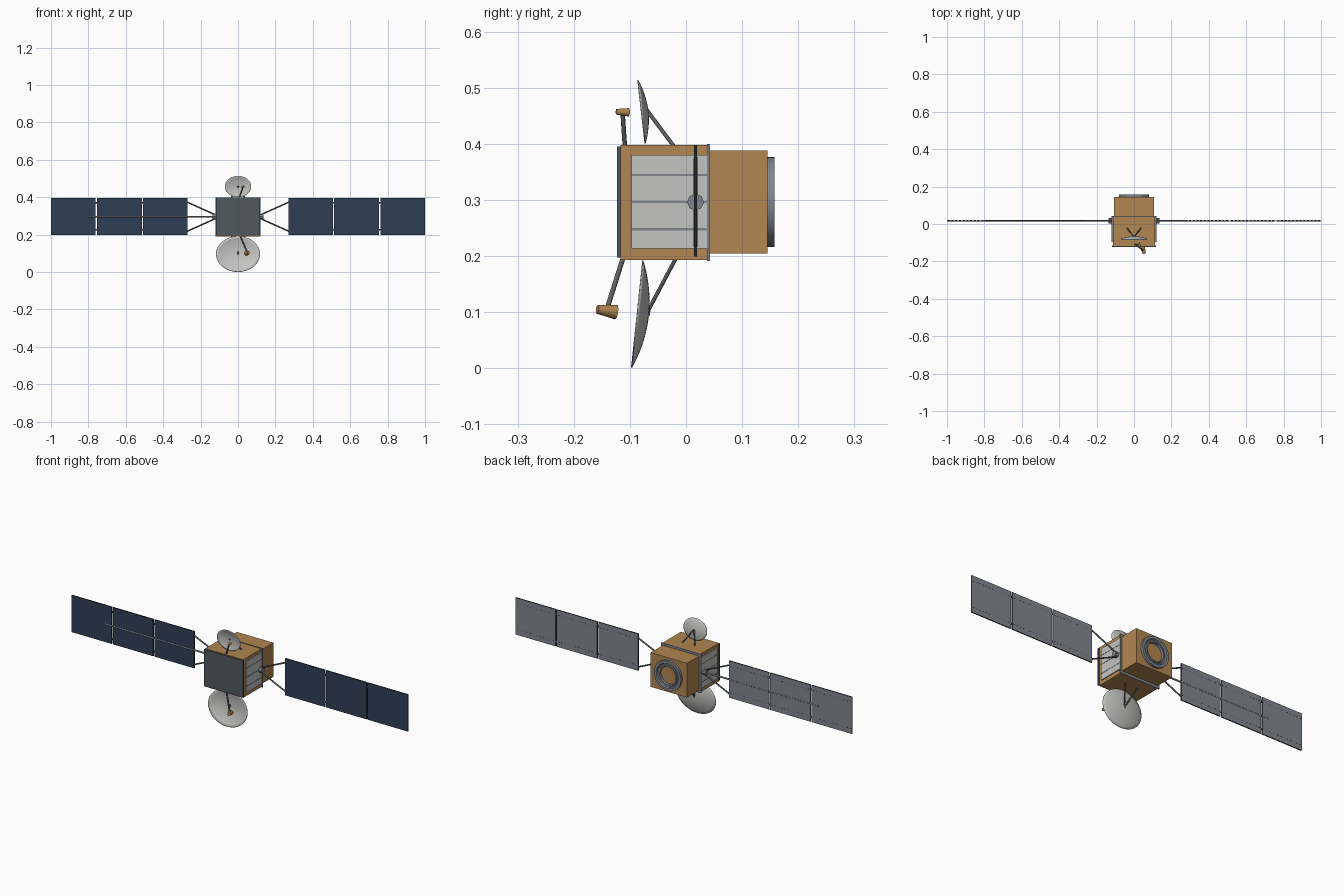
import bpy, bmesh, math
from mathutils import Vector

cube = bpy.data.objects.get("Cube")
if cube:
    bpy.data.objects.remove(cube, do_unlink=True)


def material(name, r, g, b):
    m = bpy.data.materials.new(name)
    m.use_nodes = True
    m.diffuse_color = (r, g, b, 1)
    m.node_tree.nodes["Principled BSDF"].inputs["Base Color"].default_value = (r, g, b, 1)
    return m


GOLD = material("gold_foil", 0.44, 0.24, 0.083)
PLATE = material("dark_plate", 0.083, 0.102, 0.11)
NAVY = material("solar_navy", 0.028, 0.049, 0.09)
PALE = material("pale_grey", 0.55, 0.56, 0.54)
METAL = material("metal_grey", 0.22, 0.24, 0.265)
STRUT = material("strut_grey", 0.11, 0.12, 0.13)
BLACK = material("edge_black", 0.02, 0.022, 0.025)
MID_Z = 0.296


def finish(name, bm, *mats, smooth=False):
    bmesh.ops.recalc_face_normals(bm, faces=bm.faces)
    mesh = bpy.data.meshes.new(name)
    bm.to_mesh(mesh)
    bm.free()
    obj = bpy.data.objects.new(name, mesh)
    bpy.context.collection.objects.link(obj)
    for m in mats:
        mesh.materials.append(m)
    if smooth:
        bpy.ops.object.select_all(action="DESELECT")
        bpy.context.view_layer.objects.active = obj
        obj.select_set(True)
        bpy.ops.object.shade_smooth_by_angle(angle=math.radians(40))
    return obj


def box(name, lo, hi, mat):
    bm = bmesh.new()
    bmesh.ops.create_cube(bm, size=1)
    for v in bm.verts:
        v.co = [(a + b) / 2 + c * (b - a) for a, b, c in zip(lo, hi, v.co)]
    return finish(name, bm, mat)


def rod(name, p, q, r, mat, r_end=None, sides=10):
    p, q = Vector(p), Vector(q)
    bm = bmesh.new()
    bmesh.ops.create_cone(bm, cap_ends=True, segments=sides, radius1=r,
                          radius2=r if r_end is None else r_end, depth=(q - p).length)
    turn = (q - p).to_track_quat("Z", "Y")
    for v in bm.verts:
        v.co = turn @ v.co + (p + q) / 2
    return finish(name, bm, mat, smooth=sides > 8)


def dish(name, centre, up, half_width, depth, rings=8, sides=48):
    """Shallow elliptical bowl opening to the front."""
    centre, up = Vector(centre), Vector(up)
    back = up.cross(Vector((1, 0, 0))).normalized()
    if back.y < 0:
        back.negate()
    bm = bmesh.new()
    tip = bm.verts.new(centre + back * depth)
    last = None
    for i in range(1, rings + 1):
        t = i / rings
        ring = []
        for k in range(sides):
            a = math.tau * k / sides
            side = Vector((half_width * t * math.cos(a), 0, 0))
            ring.append(bm.verts.new(centre + side + up * t * math.sin(a)
                                     + back * depth * (1 - t * t)))
        for k in range(sides):
            n = (k + 1) % sides
            if last:
                bm.faces.new((last[k], ring[k], ring[n], last[n]))
            else:
                bm.faces.new((tip, ring[k], ring[n]))
        last = ring
    obj = finish(name, bm, PALE, smooth=True)
    shell = obj.modifiers.new("thickness", "SOLIDIFY")
    shell.thickness = 0.002
    shell.offset = 0
    return obj


def rear_ring(profile, sides=48):
    """Turn a closed radius / y profile around the y axis."""
    bm = bmesh.new()
    loops = []
    for k in range(sides):
        a = math.tau * k / sides
        loops.append([bm.verts.new((r * math.cos(a), y, MID_Z + r * math.sin(a)))
                      for r, y in profile])
    for k in range(sides):
        a, b = loops[k], loops[(k + 1) % sides]
        for j in range(len(profile)):
            n = (j + 1) % len(profile)
            bm.faces.new((a[j], a[n], b[n], b[j]))
    return finish("engine_ring", bm, METAL, smooth=True)


def solar_panel(name, x0, x1):
    obj = box(name, (x0, 0.014, 0.199), (x1, 0.020, 0.397), NAVY)
    obj.data.materials.append(METAL)
    obj.data.materials.append(BLACK)
    for f in obj.data.polygons:
        f.material_index = 0 if f.normal.y < -0.5 else 1 if f.normal.y > 0.5 else 2
    return obj


# Body
box("front_body", (-0.113, -0.117, 0.193), (0.113, 0.038, 0.398), GOLD)
box("rear_body", (-0.108, 0.038, 0.204), (0.108, 0.145, 0.388), GOLD)
box("front_plate", (-0.117, -0.123, 0.197), (0.117, -0.116, 0.395), PLATE)
box("body_flange", (-0.119, 0.037, 0.191), (0.119, 0.043, 0.400), METAL)
rear_ring([(0.08, 0.144), (0.08, 0.158), (0.066, 0.158), (0.062, 0.151),
           (0.056, 0.151), (0.054, 0.156), (0.048, 0.156), (0.046, 0.144)])

for s, side in ((1, "left"), (-1, "right")):
    # Side radiator with grooves
    def span(a, b):
        return min(s * a, s * b), max(s * a, s * b)
    x0, x1 = span(0.112, 0.118)
    box(f"{side}_radiator", (x0, -0.097, 0.213), (x1, 0.037, 0.380), PALE)
    x0, x1 = span(0.1175, 0.119)
    for i in (-1, 0, 1):
        z = MID_Z + i * 0.0485
        box(f"{side}_radiator_strip", (x0, -0.097, z - 0.002), (x1, 0.037, z + 0.002), METAL)

    # Wing hub and yoke
    rod(f"{side}_wing_hub", (s * 0.112, 0.017, MID_Z), (s * 0.137, 0.017, MID_Z),
        0.015, METAL, sides=8)
    for up in (1, -1):
        rod(f"{side}_yoke_strut", (s * 0.125, 0.017, MID_Z + up * 0.012),
            (s * 0.272, 0.017, MID_Z + up * 0.078), 0.004, STRUT)

    # Solar wing with dashed seams on the back
    for a, b in ((0.27, 0.507), (0.514, 0.754), (0.761, 1.0)):
        x0, x1 = span(a, b)
        solar_panel(f"{side}_solar_panel", x0, x1)
        dashes = 12
        step = (x1 - x0) / dashes
        for z in (0.227, 0.369):
            for i in range(dashes):
                x = x0 + (i + 0.25) * step
                box(f"{side}_panel_dash", (x, 0.0195, z - 0.0012),
                    (x + step * 0.5, 0.0205, z + 0.0012), STRUT)
    for x in (0.5105, 0.7575):
        for z in (0.225, 0.371):
            x0, x1 = span(x - 0.005, x + 0.005)
            box(f"{side}_panel_hinge", (x0, 0.015, z - 0.004), (x1, 0.019, z + 0.004), BLACK)

# Long boom along one wing
rod("wing_boom", (-0.13, 0.017, MID_Z), (-0.80, 0.017, MID_Z), 0.0045, METAL)

# Upper and lower dishes
dish("upper_dish", (0, -0.0795, 0.457), (0, -0.0065, 0.0565), 0.07, 0.0115)
dish("lower_dish", (0, -0.087, 0.0965), (0, 0.010, 0.0955), 0.117, 0.02)
for s in (1, -1):
    rod("upper_dish_strut", (0, -0.070, 0.460), (s * 0.037, -0.022, 0.396), 0.0035, STRUT)
    rod("lower_dish_strut", (0, -0.070, 0.098), (s * 0.037, -0.018, 0.196), 0.0035, STRUT)
rod("upper_dish_pin", (0, -0.074, 0.458), (0, -0.066, 0.459), 0.004, STRUT)
rod("lower_dish_pin", (0, -0.073, 0.099), (0, -0.064, 0.098), 0.004, STRUT)

# Feed arms and horns
rod("upper_feed_arm", (0.006, -0.109, 0.396), (0.027, -0.113, 0.455), 0.004, STRUT)
rod("upper_feed_horn", (0.031, -0.124, 0.457), (0.025, -0.102, 0.456), 0.005, GOLD, 0.0075, 16)
rod("lower_feed_arm", (0.010, -0.112, 0.197), (0.050, -0.141, 0.105), 0.0045, STRUT)
rod("lower_feed_horn", (0.056, -0.158, 0.105), (0.045, -0.125, 0.100), 0.008, GOLD, 0.013, 16)
